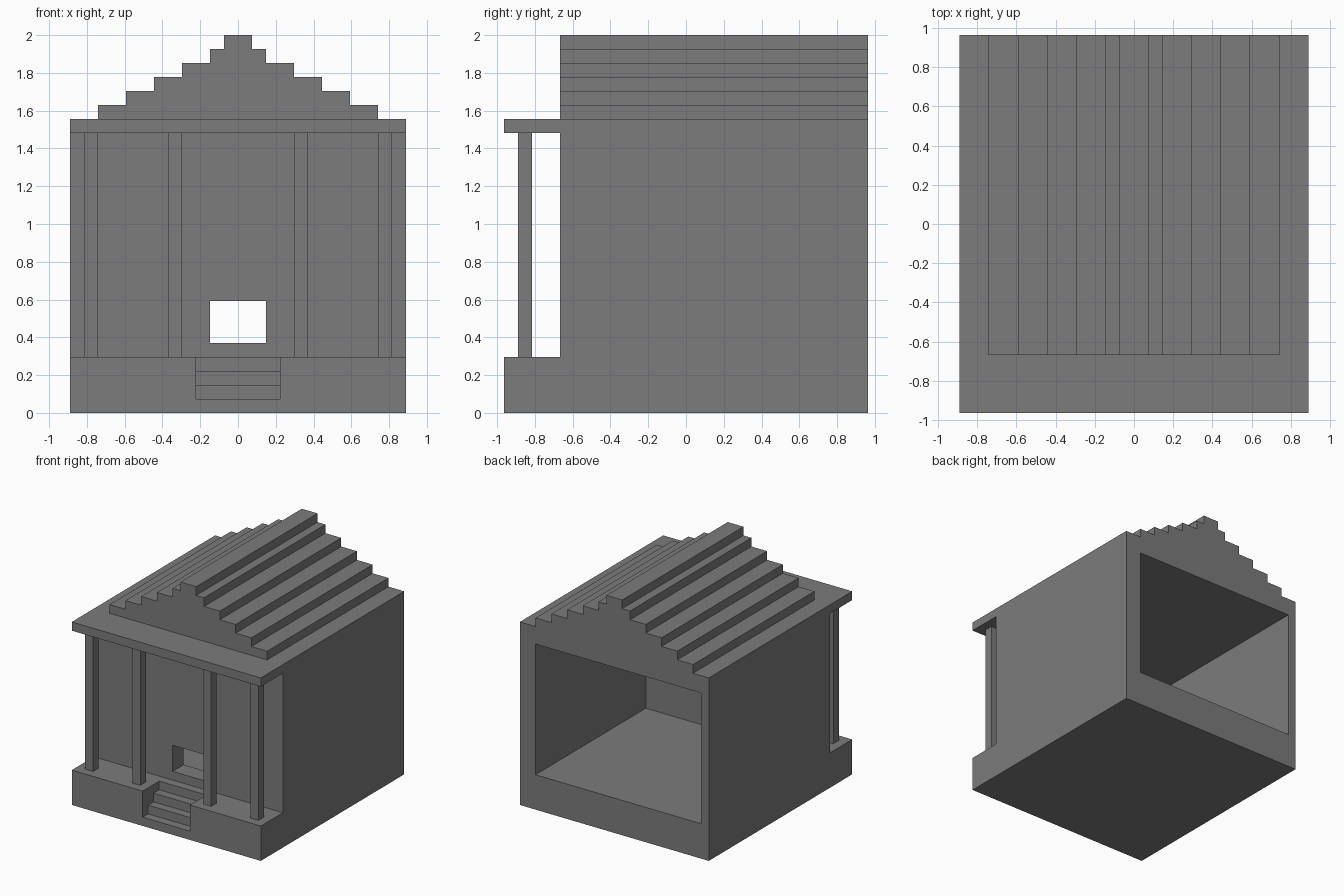
import bpy
import bmesh
from mathutils import Vector

U = 2 / 27  # one building module

default = bpy.data.objects.get("Cube")
if default:
    bpy.data.objects.remove(default, do_unlink=True)

stone = bpy.data.materials.new("grey stone")
stone.use_nodes = True
GREY = (0.2, 0.2, 0.2, 1)
stone.diffuse_color = GREY
stone.node_tree.nodes["Principled BSDF"].inputs["Base Color"].default_value = GREY


def extrude(name, points, sweep):
    """Solid made by sweeping a closed outline; all values in modules."""
    bm = bmesh.new()
    face = bm.faces.new([bm.verts.new(Vector(p) * U) for p in points])
    result = bmesh.ops.extrude_face_region(bm, geom=[face], use_keep_orig=True)
    moved = [v for v in result["geom"] if isinstance(v, bmesh.types.BMVert)]
    bmesh.ops.translate(bm, verts=moved, vec=Vector(sweep) * U)
    bmesh.ops.recalc_face_normals(bm, faces=bm.faces)
    mesh = bpy.data.meshes.new(name)
    bm.to_mesh(mesh)
    bm.free()
    mesh.materials.append(stone)
    obj = bpy.data.objects.new(name, mesh)
    bpy.context.collection.objects.link(obj)
    return obj


def box(name, x0, x1, y0, y1, z0, z1):
    outline = [(x0, y0, z0), (x1, y0, z0), (x1, y1, z0), (x0, y1, z0)]
    return extrude(name, outline, (0, 0, z1 - z0))


def cut(target, cutter):
    """Subtract the cutter, then discard it."""
    mod = target.modifiers.new("cut", "BOOLEAN")
    mod.operation = "DIFFERENCE"
    mod.solver = "EXACT"
    mod.object = cutter
    bpy.context.view_layer.objects.active = target
    bpy.ops.object.modifier_apply(modifier=mod.name)
    bpy.data.objects.remove(cutter, do_unlink=True)


# Main hall with its stepped gable roof, swept front to back
half = [(12, 0), (12, 21)]
for i, width in enumerate((10, 8, 6, 4, 2, 1)):
    half += [(width, 21 + i), (width, 22 + i)]
outline = half + [(-x, z) for x, z in reversed(half)]
hall = extrude("hall_and_roof", [(x, -9, z) for x, z in outline], (0, 22, 0))

# Room open at the back, and the small doorway in the front wall
cut(hall, box("room_cutter", -11, 10, -7, 14, 4, 19))
cut(hall, box("door_cutter", -2, 2, -10, -6, 5, 8))

# Porch floor with a flight of steps cut into its front
porch = box("porch_floor", -12, 12, -13, -9, 0, 4)
flight = [(-14, 5), (-14, 1), (-12, 1), (-12, 2), (-11, 2), (-11, 3), (-10, 3), (-10, 5)]
cut(porch, extrude("steps_cutter", [(-3, y, z) for y, z in flight], (6, 0, 0)))

# Porch roof slab and its four columns
box("porch_roof", -12, 12, -13, -9, 20, 21)
for side, sign in (("left", 1), ("right", -1)):
    for place, x in (("inner", 4.5), ("outer", 10.5)):
        cx = sign * x
        box(f"{side}_{place}_column", cx - 0.5, cx + 0.5, -12, -11, 4, 20)
